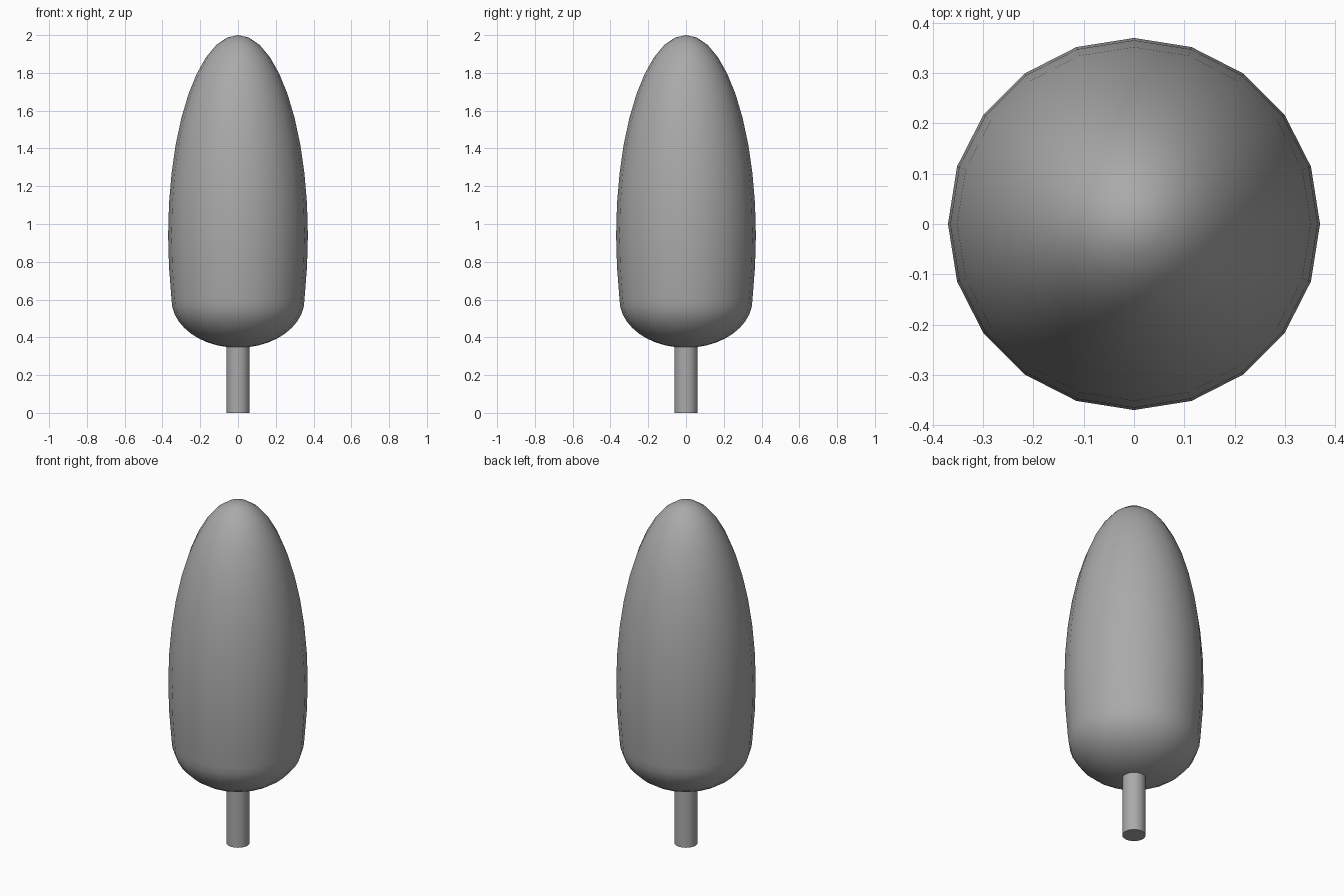
import bpy
import bmesh
from math import sin, cos, pi, radians

default = bpy.data.objects.get("Cube")
if default:
    bpy.data.objects.remove(default, do_unlink=True)

SIDES = 20

grey = bpy.data.materials.new("plain grey")
grey.use_nodes = True
GREY = (0.4, 0.4, 0.4, 1)
grey.diffuse_color = GREY
grey.node_tree.nodes["Principled BSDF"].inputs["Base Color"].default_value = GREY


def lathe(name, profile):
    """Turn a top-to-bottom list of (radius, height) around z."""
    bm = bmesh.new()
    rings = []
    for r, z in profile:
        if r < 1e-5:
            rings.append([bm.verts.new((0, 0, z))] * SIDES)
        else:
            rings.append([bm.verts.new((r * cos(2 * pi * i / SIDES),
                                        r * sin(2 * pi * i / SIDES), z))
                          for i in range(SIDES)])
    for upper, lower in zip(rings, rings[1:]):
        for i in range(SIDES):
            j = (i + 1) % SIDES
            corners = [upper[i], lower[i], lower[j], upper[j]]
            bm.faces.new(list(dict.fromkeys(corners)))
    bmesh.ops.recalc_face_normals(bm, faces=bm.faces)
    mesh = bpy.data.meshes.new(name)
    bm.to_mesh(mesh)
    bm.free()
    mesh.materials.append(grey)
    obj = bpy.data.objects.new(name, mesh)
    bpy.context.collection.objects.link(obj)
    bpy.ops.object.select_all(action="DESELECT")
    obj.select_set(True)
    bpy.context.view_layer.objects.active = obj
    bpy.ops.object.shade_smooth_by_angle(angle=radians(40))
    return obj


# Foliage: tall ellipsoid above, shallow bowl below
STEP = radians(9)
MID, TALL, WIDE = 0.94, 1.06, 0.37
BOWL_TOP, BOWL_WIDE, BOWL_DEEP = 0.6, 0.352, 0.255
crown = [(WIDE * sin(k * STEP), MID + TALL * cos(k * STEP)) for k in range(12)]
bowl = [(BOWL_WIDE * cos(k * STEP), BOWL_TOP - BOWL_DEEP * sin(k * STEP))
        for k in range(11)]
lathe("foliage", crown + bowl)

# Trunk: capped cylinder reaching up into the foliage
lathe("trunk", [(0, 0.42), (0.062, 0.42), (0.062, 0), (0, 0)])
